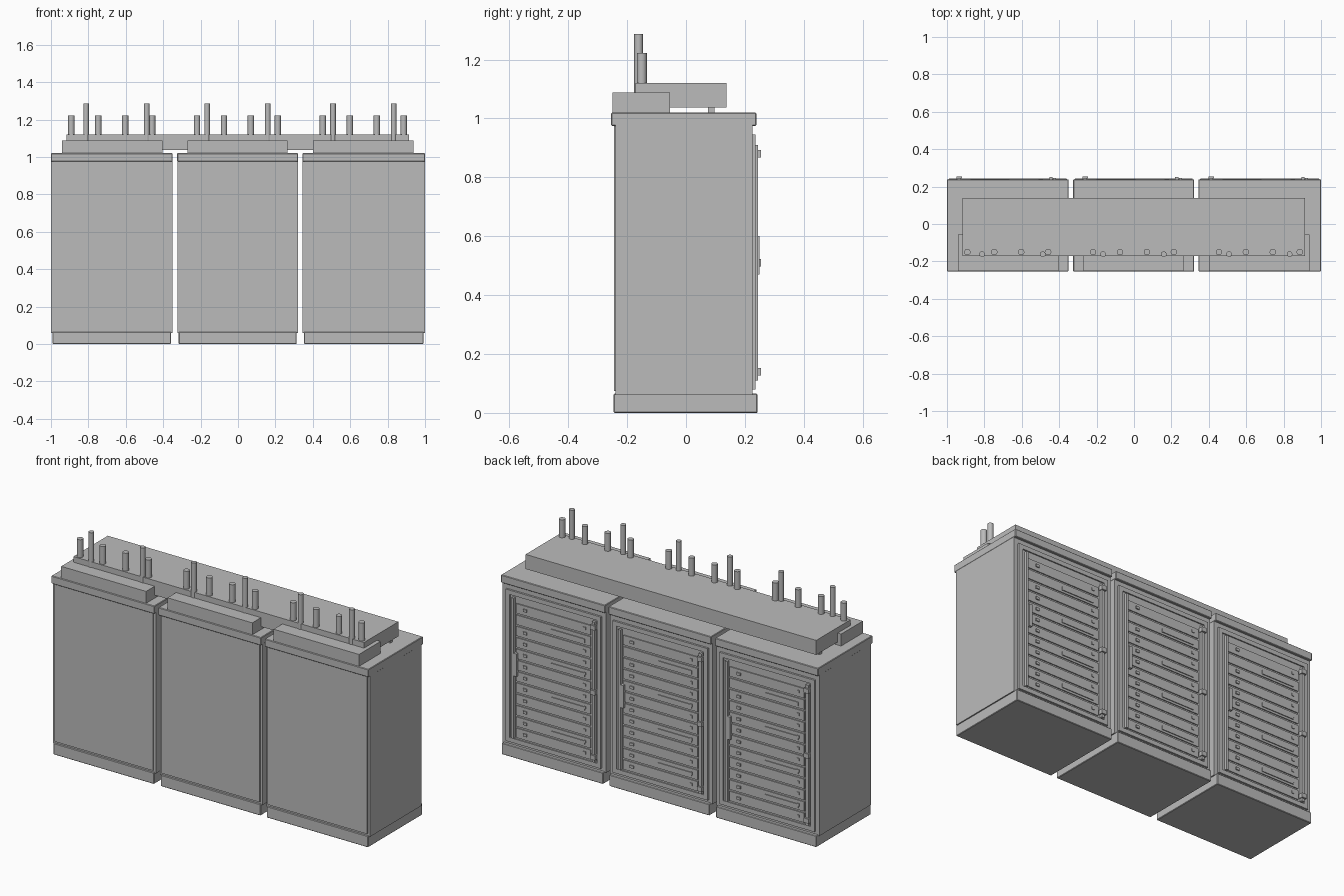
import bpy

cube = bpy.data.objects.get("Cube")
if cube:
    bpy.data.objects.remove(cube, do_unlink=True)

grey = bpy.data.materials.new("cabinet grey")
grey.use_nodes = True
COLOUR = (0.5, 0.5, 0.5, 1)
grey.diffuse_color = COLOUR
grey.node_tree.nodes["Principled BSDF"].inputs["Base Color"].default_value = COLOUR


def box(name, x, y, z, bevel=0):
    """Box from (low, high) pairs along each axis."""
    bpy.ops.mesh.primitive_cube_add(size=1, location=[sum(p) / 2 for p in (x, y, z)])
    ob = bpy.context.object
    ob.name = name
    ob.scale = [p[1] - p[0] for p in (x, y, z)]
    bpy.ops.object.transform_apply(location=False, rotation=False, scale=True)
    ob.data.materials.append(grey)
    if bevel:
        mod = ob.modifiers.new("soft edge", "BEVEL")
        mod.width = bevel
        mod.segments = 1
    return ob


def pipe(name, x, y, low, high, radius):
    bpy.ops.mesh.primitive_cylinder_add(vertices=16, radius=radius, depth=high - low,
                                        location=(x, y, (low + high) / 2))
    ob = bpy.context.object
    ob.name = name
    ob.data.materials.append(grey)
    bpy.ops.object.shade_smooth_by_angle()


def rear_door(c):
    """Door with shelf fronts, handle and hinge rail, centred on x = c."""
    def part(name, x0, x1, y1, z0, z1, y0=0.22):
        box(name, (c + x0, c + x1), (y0, y1), (z0, z1))

    part("door_back", -0.30, 0.30, 0.229, 0.08, 0.945)
    # Raised frame
    for side in (-1, 1):
        xs = sorted((side * 0.30, side * 0.275))
        part("door_frame_side", *xs, 0.236, 0.08, 0.945)
    part("door_frame_bottom", -0.275, 0.275, 0.236, 0.08, 0.105)
    part("door_frame_top", -0.275, 0.275, 0.236, 0.92, 0.945)
    # Shelf fronts with latches and label bars
    step = 0.0645
    for i in range(12):
        z = 0.115 + i * step
        part("shelf_front", -0.235, 0.235, 0.235, z, z + step - 0.010)
        if i != 10:
            part("shelf_latch", 0.165, 0.188, 0.241, z + 0.022, z + 0.037)
            part("shelf_catch", -0.205, -0.19, 0.239, z + 0.022, z + 0.037)
        if i % 3 == 1:
            part("label_bar", -0.20, 0.01, 0.240, z + 0.012, z + 0.034)
    # Upright rails
    part("handle_rail", 0.243, 0.258, 0.245, 0.11, 0.91)
    part("hinge_rail", -0.268, -0.25, 0.245, 0.11, 0.91)
    part("handle", 0.222, 0.24, 0.250, 0.47, 0.60)
    for z in (0.14, 0.51, 0.88):
        part("hinge", -0.275, -0.245, 0.254, z - 0.013, z + 0.013)


# Three cabinets side by side
for x0, x1 in ((-1, -0.35), (-0.325, 0.322), (0.345, 1)):
    c = (x0 + x1) / 2
    box("cabinet_base", (x0 + 0.008, x1 - 0.008), (-0.246, 0.243), (0, 0.065), 0.003)
    box("cabinet_body", (x0 + 0.001, x1 - 0.001), (-0.239, 0.225), (0.06, 0.98))
    box("front_panel", (x0 + 0.014, x1 - 0.014), (-0.245, -0.235), (0.075, 0.975))
    box("cabinet_top", (x0, x1), (-0.254, 0.239), (0.975, 1.02), 0.003)
    rear_door(c)

# Front ducts on the tops, each with a foot under the long duct
for x0, x1 in ((-0.94, -0.405), (-0.27, 0.265), (0.40, 0.938)):
    box("front_duct", (x0, x1), (-0.25, -0.055), (1.02, 1.088))
    box("duct_foot", (x0 + 0.03, x1 - 0.03), (0.075, 0.096), (1.02, 1.04))

# Long duct joining the cabinets
box("long_duct", (-0.918, 0.915), (-0.172, 0.138), (1.037, 1.12))

# Pipes rising in groups of four short and two tall
for c in (-0.675, -0.003, 0.67):
    for i in range(4):
        pipe("short_pipe", c + (i - 1.5) * 0.144, -0.15, 1.1, 1.222, 0.017)
    for side in (-1, 1):
        pipe("tall_pipe", c + side * 0.162 + (0.025 if c < -0.5 else 0), -0.161,
             1.08, 1.286, 0.015)
